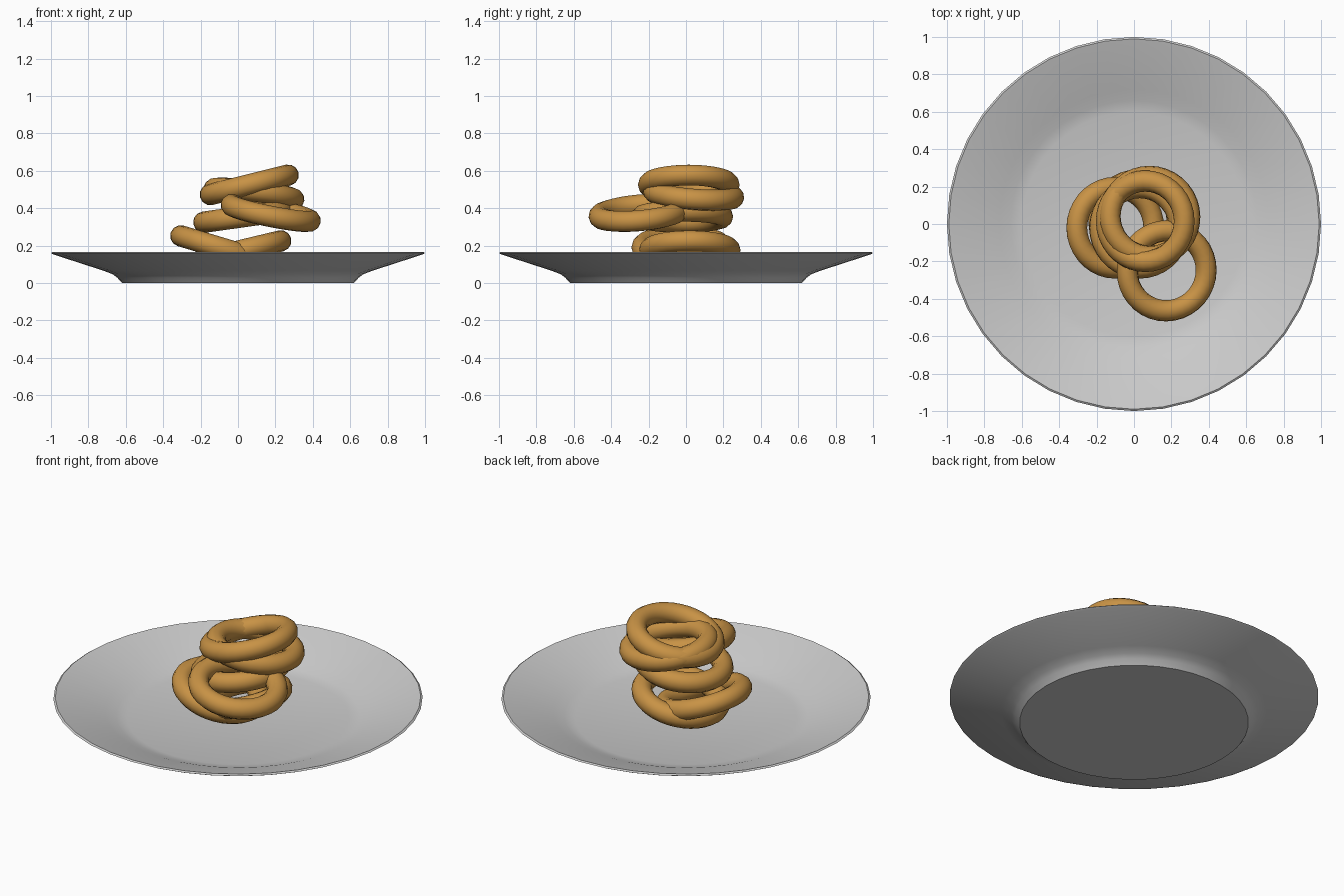
import bpy, bmesh, math
from mathutils import Vector

if "Cube" in bpy.data.objects:
    bpy.data.objects.remove(bpy.data.objects["Cube"])

golden = bpy.data.materials.new("golden_batter")
golden.diffuse_color = (0.58, 0.29, 0.06, 1)
golden.use_nodes = True
golden.node_tree.nodes["Principled BSDF"].inputs["Base Color"].default_value = golden.diffuse_color


def finish(obj, angle):
    bpy.ops.object.select_all(action='DESELECT')
    obj.select_set(True)
    bpy.context.view_layer.objects.active = obj
    bpy.ops.object.shade_smooth_by_angle(angle=math.radians(angle))


def lathe(name, profile, steps):
    bm = bmesh.new()
    verts = [bm.verts.new((r, 0, z)) for r, z in profile]
    edges = [bm.edges.new(pair) for pair in zip(verts, verts[1:])]
    bmesh.ops.spin(bm, geom=verts + edges, cent=(0, 0, 0), axis=(0, 0, 1),
                   angle=math.tau, steps=steps, use_merge=True)
    bmesh.ops.remove_doubles(bm, verts=bm.verts, dist=1e-5)
    bmesh.ops.recalc_face_normals(bm, faces=bm.faces)
    mesh = bpy.data.meshes.new(name)
    bm.to_mesh(mesh)
    bm.free()
    obj = bpy.data.objects.new(name, mesh)
    bpy.context.collection.objects.link(obj)
    finish(obj, 40)


# Plate: flat foot, short step, wide shallow rim
lathe("plate", [(0, 0), (0.62, 0), (0.645, 0.028), (0.67, 0.047), (0.72, 0.066),
                (0.985, 0.152), (1.0, 0.16), (0.99, 0.167), (0.97, 0.161),
                (0.72, 0.08), (0.66, 0.056), (0.60, 0.042), (0, 0.04)], 40)

# Fried rings: centre x, y, z, then slope along x and along y
rings = [
    (0.02, 0.02, 0.175, 0.24, 0.0),
    (-0.10, -0.02, 0.19, -0.30, 0.0),
    (0.03, -0.02, 0.355, 0.14, 0.0),
    (0.175, -0.25, 0.375, -0.20, 0.09),
    (0.085, 0.04, 0.475, -0.13, -0.08),
    (0.06, 0.015, 0.525, 0.25, 0.0),
]
for i, (x, y, z, sx, sy) in enumerate(rings, 1):
    tilt = Vector((0, 0, 1)).rotation_difference(Vector((-sx, -sy, 1)))
    bpy.ops.mesh.primitive_torus_add(major_segments=36, minor_segments=12,
                                     major_radius=0.215, minor_radius=0.057,
                                     location=(x, y, z), rotation=tilt.to_euler())
    ring = bpy.context.object
    ring.name = f"fried_ring_{i}"
    ring.data.materials.append(golden)
    finish(ring, 60)
